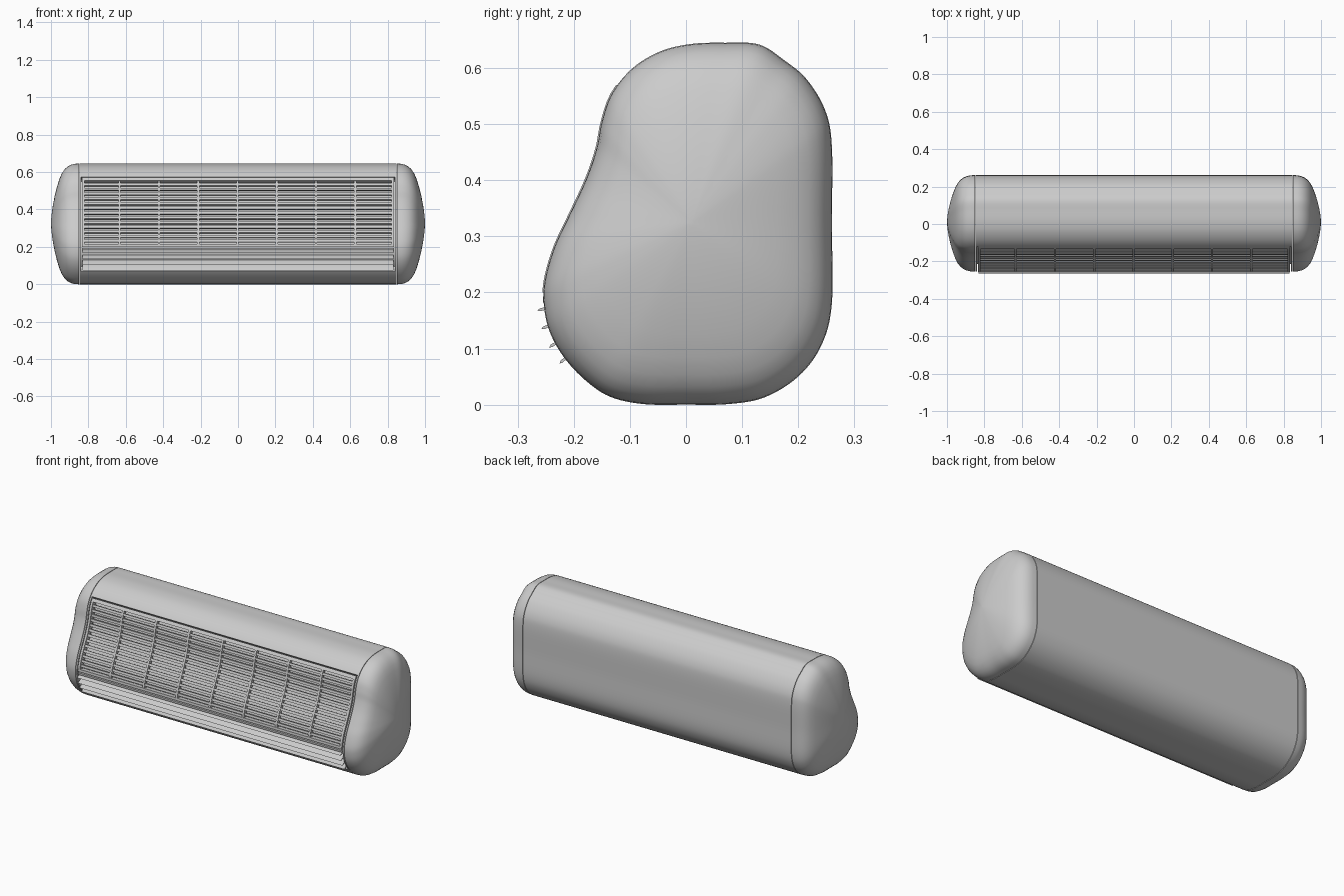
import bpy, bmesh, math

if "Cube" in bpy.data.objects:
    bpy.data.objects.remove(bpy.data.objects["Cube"])

# Side outline (y, z): front low -> bottom -> back -> top -> down the front
CTRL = [(-.243, .13), (-.218, .085), (-.18, .044), (-.135, .014), (-.075, .001), (0, 0), (.075, .001),
        (.14, .013), (.2, .05), (.241, .105), (.26, .18), (.26, .32), (.26, .46), (.248, .525),
        (.215, .58), (.175, .614), (.13, .642), (.07, .645), (.01, .643), (-.045, .63), (-.095, .6),
        (-.132, .555), (-.15, .505), (-.16, .455), (-.179, .4), (-.207, .34), (-.235, .28),
        (-.252, .22), (-.253, .175)]


def smooth_loop(c, steps=6):
    out, n = [], len(c)
    for i in range(n):
        p = [c[(i + k) % n] for k in (-1, 0, 1, 2)]
        for s in range(steps):
            t = s / steps
            out.append(tuple(.5 * (2 * p[1][a] + (p[2][a] - p[0][a]) * t
                       + (2 * p[0][a] - 5 * p[1][a] + 4 * p[2][a] - p[3][a]) * t * t
                       + (3 * p[1][a] - p[0][a] - 3 * p[2][a] + p[3][a]) * t ** 3) for a in (0, 1)))
    return out


OUTLINE = smooth_loop(CTRL)
FRONT = sorted([p for p in OUTLINE if p[0] < -.05 and p[1] > .004], key=lambda p: p[1])


def front_y(z):
    for a, b in zip(FRONT, FRONT[1:]):
        if a[1] <= z <= b[1]:
            return a[0] + (b[0] - a[0]) * (z - a[1]) / (b[1] - a[1])
    return FRONT[-1][0]


def front_point(z, d=0):
    """Point on the front curve, moved outward by d."""
    dy = (front_y(z + .01) - front_y(z - .01)) / .02
    l = math.hypot(1, dy)
    return (front_y(z) - d / l, z + d * dy / l)


def add_loft(bm, sections):
    """Skin a list of (x, [(y, z)...]) loops and close both ends."""
    rings = [[bm.verts.new((x, y, z)) for y, z in pts] for x, pts in sections]
    for a, b in zip(rings, rings[1:]):
        for i in range(len(a)):
            j = (i + 1) % len(a)
            bm.faces.new((a[i], a[j], b[j], b[i]))
    bm.faces.new(rings[0])
    bm.faces.new(rings[-1][::-1])


def finish(bm, name, angle=35):
    bmesh.ops.remove_doubles(bm, verts=bm.verts, dist=1e-5)
    bmesh.ops.recalc_face_normals(bm, faces=bm.faces)
    me = bpy.data.meshes.new(name)
    bm.to_mesh(me)
    bm.free()
    ob = bpy.data.objects.new(name, me)
    bpy.context.collection.objects.link(ob)
    bpy.ops.object.select_all(action='DESELECT')
    ob.select_set(True)
    bpy.context.view_layer.objects.active = ob
    bpy.ops.object.shade_smooth_by_angle(angle=math.radians(angle))
    return ob


def strip(bm, x0, x1, z0, z1, outer, inner):
    """Solid band that follows the front curve."""
    n = max(1, round((z1 - z0) / .015))
    zs = [z0 + (z1 - z0) * i / n for i in range(n + 1)]
    loop = [front_point(z, outer) for z in zs] + [front_point(z, inner) for z in reversed(zs)]
    add_loft(bm, [(x0, loop), (x1, loop)])


# Body with recessed front
LOW, HIGH, DEPTH = .068, .574, -.04
shell = [p for p in OUTLINE if not (p[0] < -.05 and LOW - .002 < p[1] < HIGH + .002)]
zs = [HIGH + (LOW - HIGH) * i / 40 for i in range(41)]


def section(d):
    return shell + [front_point(HIGH)] + [front_point(z, d) for z in zs] + [front_point(LOW)]


bm = bmesh.new()
add_loft(bm, [(-.848, section(0)), (-.84, section(0)), (-.84, section(DEPTH)),
              (.84, section(DEPTH)), (.84, section(0)), (.848, section(0))])
finish(bm, "body")

# Domed end caps
DOME = [(.851, 1), (.875, .995), (.895, .978), (.913, .945), (.928, .9), (.942, .835), (.955, .74),
        (.968, .61), (.98, .46), (.99, .3), (.997, .14), (1, .02)]
for side, name in ((-1, "left_end_cap"), (1, "right_end_cap")):
    bm = bmesh.new()
    add_loft(bm, [(side * x, [(.01 + (y - .01) * s, .325 + (z - .325) * s) for y, z in OUTLINE])
                  for x, s in DOME])
    finish(bm, name)

# Intake grille frame
bm = bmesh.new()
strip(bm, -.835, .835, .553, .569, .002, -.03)
strip(bm, -.835, .835, .2, .214, .002, -.03)
for s in (-1, 1):
    strip(bm, *sorted((s * .835, s * .822)), .214, .553, .002, -.03)
finish(bm, "grille_frame")

# Horizontal slats
bm = bmesh.new()
for i in range(13):
    z = .226 + i * .0252
    strip(bm, -.823, .823, z, z + .013, -.003, -.018)
finish(bm, "grille_slats")

# Upright dividers
bm = bmesh.new()
for i in range(7):
    x = (i - 3) * .21 - .003
    strip(bm, x - .006, x + .006, .212, .555, 0, -.02)
finish(bm, "grille_dividers")

# Rail between grille and air outlet
bm = bmesh.new()
strip(bm, -.835, .835, .182, .193, .001, -.04)
finish(bm, "outlet_rail")

# Outlet louvres tilted down and outward
for i, z in enumerate((.171, .14, .109, .082)):
    bm = bmesh.new()
    y0, z0 = front_point(z)
    tilt = math.radians(15 + 9 * i)
    c, s = math.cos(tilt), math.sin(tilt)
    loop = [(y0 - a * c - b * s, z0 - a * s + b * c)
            for a, b in ((.013, 0), (.008, .0025), (-.036, .0025), (-.036, -.0025), (.008, -.0025))]
    add_loft(bm, [(-.832, loop), (.832, loop)])
    finish(bm, "outlet_louvre_%d" % (i + 1))
